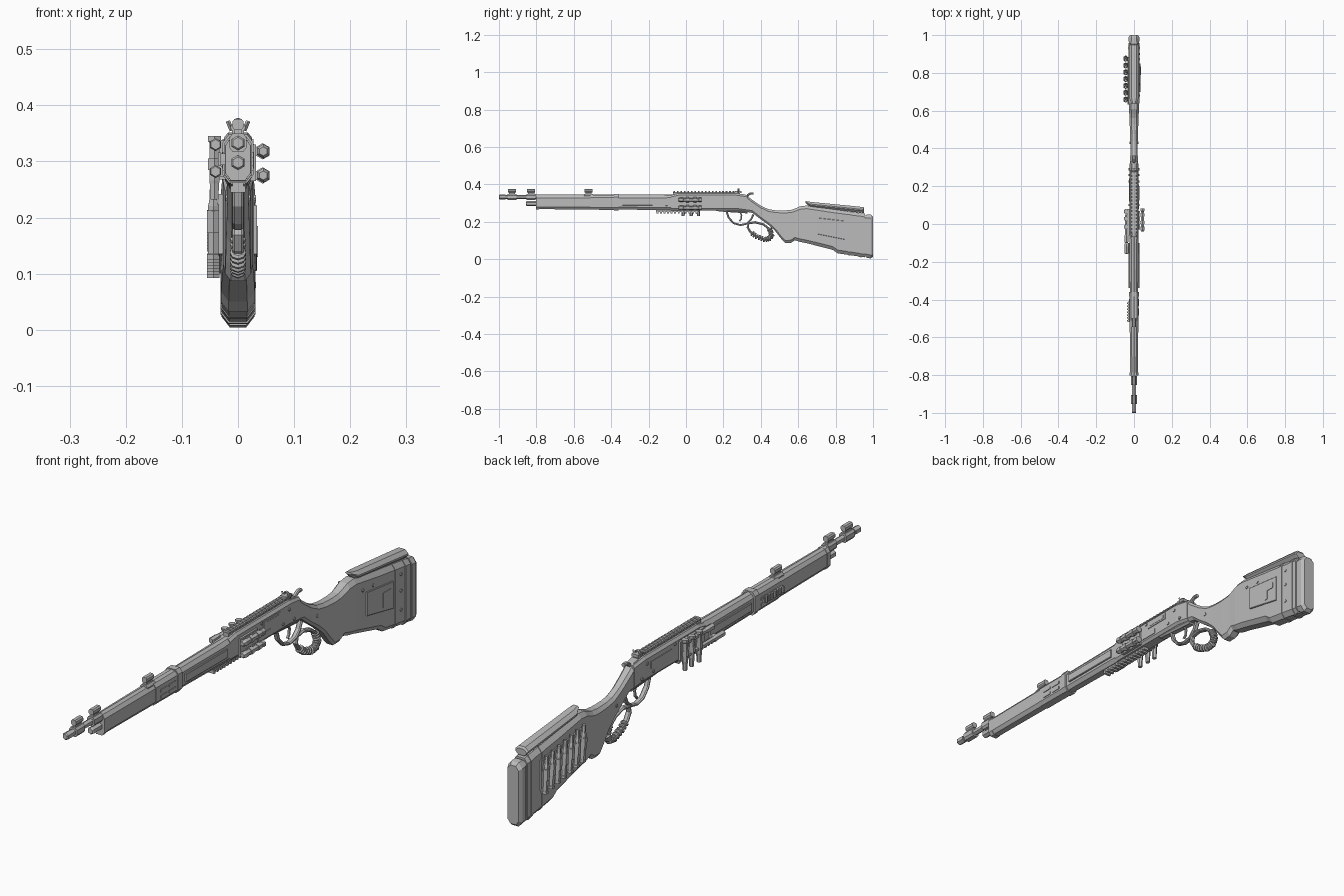
import bpy, bmesh, math
from mathutils import Vector

gray = bpy.data.materials.new("plain_gray")
gray.diffuse_color = (0.5, 0.5, 0.5, 1)


def finish(name, bm):
    bmesh.ops.recalc_face_normals(bm, faces=bm.faces)
    me = bpy.data.meshes.new(name)
    bm.to_mesh(me)
    bm.free()
    me.materials.append(gray)
    ob = bpy.data.objects.new(name, me)
    bpy.context.collection.objects.link(ob)
    return ob


def skin(name, rings, closed=False):
    """Join equal-length rings of points with quads."""
    bm = bmesh.new()
    vs = [[bm.verts.new(p) for p in r] for r in rings]
    n = len(vs[0])
    for i in range(len(vs) if closed else len(vs) - 1):
        a, b = vs[i], vs[(i + 1) % len(vs)]
        for k in range(n):
            bm.faces.new((a[k], a[(k + 1) % n], b[(k + 1) % n], b[k]))
    if not closed:
        bm.faces.new(vs[0])
        bm.faces.new(vs[-1])
    return finish(name, bm)


def loft(name, stations, cx=0.0, ch=0.4):
    """Chamfered box section along y; stations are (y, top, bottom, half width)."""
    rings = []
    for y, t, b, w in stations:
        c = ch * w
        d = min(c * 1.3, (t - b) * 0.4)
        rings.append([(cx + x, y, z) for x, z in (
            (w, b + d), (w, t - d), (w - c, t), (c - w, t),
            (-w, t - d), (-w, b + d), (c - w, b), (w - c, b))])
    return skin(name, rings)


def box(name, x0, x1, y0, y1, z0, z1):
    return skin(name, [[(x0, y, z0), (x1, y, z0), (x1, y, z1), (x0, y, z1)] for y in (y0, y1)])


def rod(name, p0, p1, parts, n=6):
    """Turned rod; parts are (fraction along, radius)."""
    p0, p1 = Vector(p0), Vector(p1)
    d = p1 - p0
    ref = Vector((1, 0, 0))if abs(d.normalized().x) < 0.9 else Vector((0, 0, 1))
    u = d.cross(ref).normalized()
    v = d.cross(u).normalized()
    return skin(name, [[p0 + d * f + r * (u * math.cos(k * math.tau / n) + v * math.sin(k * math.tau / n))
                        for k in range(n)] for f, r in parts])


def sweep(name, path, normal, half_w, half_t, closed=False):
    """Chamfered bar following a planar path."""
    pts = [Vector(p) for p in path]
    N = Vector(normal)
    m = len(pts)
    rings = []
    for i, p in enumerate(pts):
        a = pts[(i - 1) % m] if closed or i else p
        b = pts[(i + 1) % m] if closed or i < m - 1 else p
        s = (b - a).normalized().cross(N)
        rings.append([p + N * half_w * q + s * half_t * r for q, r in (
            (1, .4), (.6, 1), (-.6, 1), (-1, .4), (-1, -.4), (-.6, -1), (.6, -1), (1, -.4))])
    return skin(name, rings, closed)


def yz(points):
    return [(0, y, z) for y, z in points]


# barrel and magazine tube
rod("barrel", (0, -1, .333), (0, 0, .333), [(0, .008), (.005, .0125), (.03, .0125), (.032, .0115), (1, .014)], 6)
rod("muzzle_collar", (0, -1, .333), (0, -.965, .333), [(0, .010), (.1, .0135), (1, .0135)], 6)
rod("magazine_tube", (0, -.855, .298), (0, -.6, .298), [(0, .010), (.02, .0135), (1, .0135)], 6)

# forend
loft("front_handguard", [(-.80, .34, .268, .021), (-.50, .342, .266, .023)], ch=.45)
loft("middle_handguard", [(-.51, .344, .265, .025), (-.365, .344, .264, .025)], ch=.4)
loft("rear_forend", [(-.37, .340, .266, .022), (-.12, .342, .263, .024), (-.06, .345, .262, .024)], ch=.45)
loft("forend_band", [(-.385, .348, .262, .0275), (-.36, .348, .262, .0275)])
loft("front_cap", [(-.803, .342, .266, .0225), (-.785, .342, .266, .0225)], ch=.45)
for s in (1, -1):
    for i, y in enumerate((-.485, -.435)):
        for z in (.289, .311):
            a, b = sorted((s * .02, s * .0275))
            box("handguard_slot", a, b, y, y + .038, z - .005, z + .005)
    a, b = sorted((s * .02, s * .029))
    loft("forend_side_panel", [(-.34, .318, .288, .004), (-.1, .318, .286, .004)], cx=s * .0245)

# ridged side rail on the left
box("left_rail_base", -.031, -.022, -.52, -.41, .294, .314)
for i in range(7):
    box("left_rail_tooth", -.036, -.03, -.517 + i * .0155, -.509 + i * .0155, .292, .316)

# receiver
loft("receiver", [(-.08, .343, .262, .024), (-.04, .352, .262, .025), (.27, .352, .262, .025),
                  (.33, .342, .255, .022)], ch=.3)
loft("receiver_belly", [(.16, .27, .258, .016), (.2, .27, .254, .016), (.33, .27, .245, .016)])
box("ejection_port", .022, .0275, .11, .21, .312, .337)
box("bolt_plate", .022, .0285, .125, .2, .318, .331)
box("loading_gate", .022, .0275, .08, .15, .278, .297)
box("left_receiver_plate", -.0275, -.022, .12, .24, .30, .325)
for s in (1, -1):
    for y, z in ((.10, .335), (.225, .285), (.26, .325), (.29, .28)):
        rod("receiver_screw", (s * .02, y, z), (s * .028, y, z), [(0, .006), (1, .006)], 6)

# top rail with teeth
box("top_rail_base", -.011, .011, -.07, .29, .345, .359)
for i in range(19):
    y = -.068 + i * .0187
    loft("top_rail_tooth", [(y, .366, .355, .0135), (y + .010, .366, .355, .0135)], ch=.25)

# bottom rail with teeth
box("bottom_rail_base", -.010, .010, -.16, .07, .252, .266)
for i in range(12):
    y = -.158 + i * .019
    box("bottom_rail_tooth", -.0135, .0135, y, y + .010, .245, .256)

# barrel sights
for y in (-.93, -.828, -.521):
    loft("sight_band", [(y - .024, .350, .317, .0155), (y + .024, .350, .317, .0155)])
    loft("sight_post", [(y - .017, .362, .34, .006), (y + .017, .362, .34, .006)])
    loft("sight_hood", [(y - .021, .376, .356, .010), (y + .021, .376, .356, .010)])

# rear ring sight with guard wings
box("rear_sight_base", -.013, .013, .262, .296, .355, .366)
sweep("rear_sight_ring", [(.008 * math.cos(a * math.tau / 8), .28, .368 + .008 * math.sin(a * math.tau / 8))
                          for a in range(8)], (0, 1, 0), .005, .002, True)
for s in (1, -1):
    rod("rear_sight_wing", (s * .011, .28, .355), (s * .018, .28, .372), [(0, .004), (1, .004)], 4)

# hammer
sweep("hammer", yz([(.315, .325), (.333, .345), (.345, .352), (.362, .352)]), (1, 0, 0), .007, .006)

# stock with wrist and pistol grip
loft("stock", [(.29, .350, .26, .020), (.318, .346, .254, .021), (.355, .317, .248, .020), (.40, .286, .213, .019),
               (.44, .268, .184, .020), (.476, .262, .152, .021), (.507, .261, .112, .022), (.53, .261, .087, .023),
               (.562, .264, .088, .024), (.582, .271, .102, .025), (.61, .283, .093, .027), (.645, .287, .086, .028),
               (.785, .267, .05, .030), (.81, .264, .032, .030), (.958, .243, .010, .029)], ch=.45)
loft("butt_spacer", [(.95, .236, .016, .026), (.968, .234, .014, .026)])
loft("butt_pad", [(.966, .240, .008, .029), (.988, .238, .004, .029), (1.0, .228, .014, .022)], ch=.5)
loft("cheek_rest", [(.638, .311, .302, .013), (.665, .307, .277, .024), (.90, .284, .252, .026),
                    (.948, .279, .248, .026), (.953, .272, .248, .022)], ch=.5)
for y, t, b in ((.865, .258, .022), (.925, .250, .012)):
    loft("stock_strap", [(y, t, b, .0315), (y + .014, t - .002, b - .002, .0315)], ch=.45)

# right side stock panel, slots and screws
loft("stock_panel", [(.70, .222, .135, .003), (.85, .205, .105, .003)], cx=.031)
box("panel_slot", .03, .036, .79, .835, .165, .185)
box("panel_slot", .03, .036, .79, .803, .13, .165)
for y, z in ((.68, .235), (.74, .232), (.90, .21), (.90, .15), (.90, .08)):
    rod("stock_screw", (.02, y, z), (.032, y, z), [(0, .006), (1, .006)], 6)
for s in (1, -1):
    rod("grip_screw", (s * .015, .43, .235), (s * .0225, .43, .235), [(0, .006), (1, .006)], 6)

# cartridge holder on the left of the stock
loft("cartridge_carrier", [(.632, .242, .135, .004), (.885, .212, .10, .004)], cx=-.031)
for i in range(7):
    y = .652 + i * .036
    z = .258 - i * .0055
    rod("stock_cartridge", (-.044, y + .012, z - .132), (-.044, y, z),
        [(0, .0125), (.07, .0125), (.075, .0105), (.72, .0105), (.8, .008), (1, .007)], 6)
    rod("cartridge_loop", (-.044, y + .007, z - .085), (-.044, y + .004, z - .045), [(0, .0135), (1, .0135)], 6)

# trigger guard and lever loop
sweep("trigger_guard", yz([(.215, .262), (.228, .222), (.255, .193), (.29, .183), (.325, .19), (.348, .212),
                           (.36, .24)]), (1, 0, 0), .010, .005)
loop = [(.335, .192), (.37, .198), (.415, .186), (.447, .16), (.459, .132), (.448, .111),
        (.42, .106), (.378, .121), (.345, .145), (.33, .17)]
sweep("lever_loop", yz(loop), (1, 0, 0), .010, .006, True)
sweep("trigger", yz([(.285, .262), (.297, .235), (.295, .215), (.285, .203)]), (1, 0, 0), .005, .004)

# cord wrapped round the lower lever
for (y0, z0), (y1, z1) in zip(loop[3:8], loop[4:9]):
    for f in (.0, .34, .67):
        c = Vector((0, y0 + (y1 - y0) * f, z0 + (z1 - z0) * f))
        d = Vector((0, y1 - y0, z1 - z0)).normalized() * .0055
        rod("cord_wrap", c - d, c + d, [(0, .010), (.3, .0145), (.7, .0145), (1, .010)], 8)

# horizontal cartridges on the right of the receiver
box("right_carrier", .022, .032, -.03, .07, .265, .33)
for z in (.318, .275):
    rod("right_cartridge", (.045, -.04, z), (.045, .082, z),
        [(0, .008), (.08, .013), (.2, .013), (.22, .0105), (.88, .0105), (.9, .013), (1, .013)], 6)
    for y in (0, .04):
        rod("right_clip", (.044, y, z), (.044, y + .016, z), [(0, .0145), (1, .0145)], 6)

# light tubes and hanging cartridges on the left
box("left_carrier", -.034, -.022, -.06, .08, .268, .338)
for z, y0 in ((.33, -.10), (.282, -.16)):
    rod("left_tube", (-.040, y0, z), (-.040, .05, z),
        [(0, .009), (.03, .0115), (.25, .0115), (.3, .009), (1, .009)], 6)
box("left_tube_mount", -.042, -.02, -.12, -.1, .272, .292)
for y in (-.015, .028, .066):
    rod("hanging_cartridge", (-.042, y, .232), (-.042, y, .345),
        [(0, .008), (.25, .0095), (.3, .0105), (.9, .0105), (.92, .013), (1, .013)], 6)
    rod("hanging_clip", (-.042, y, .285), (-.042, y, .305), [(0, .0135), (1, .0135)], 6)
